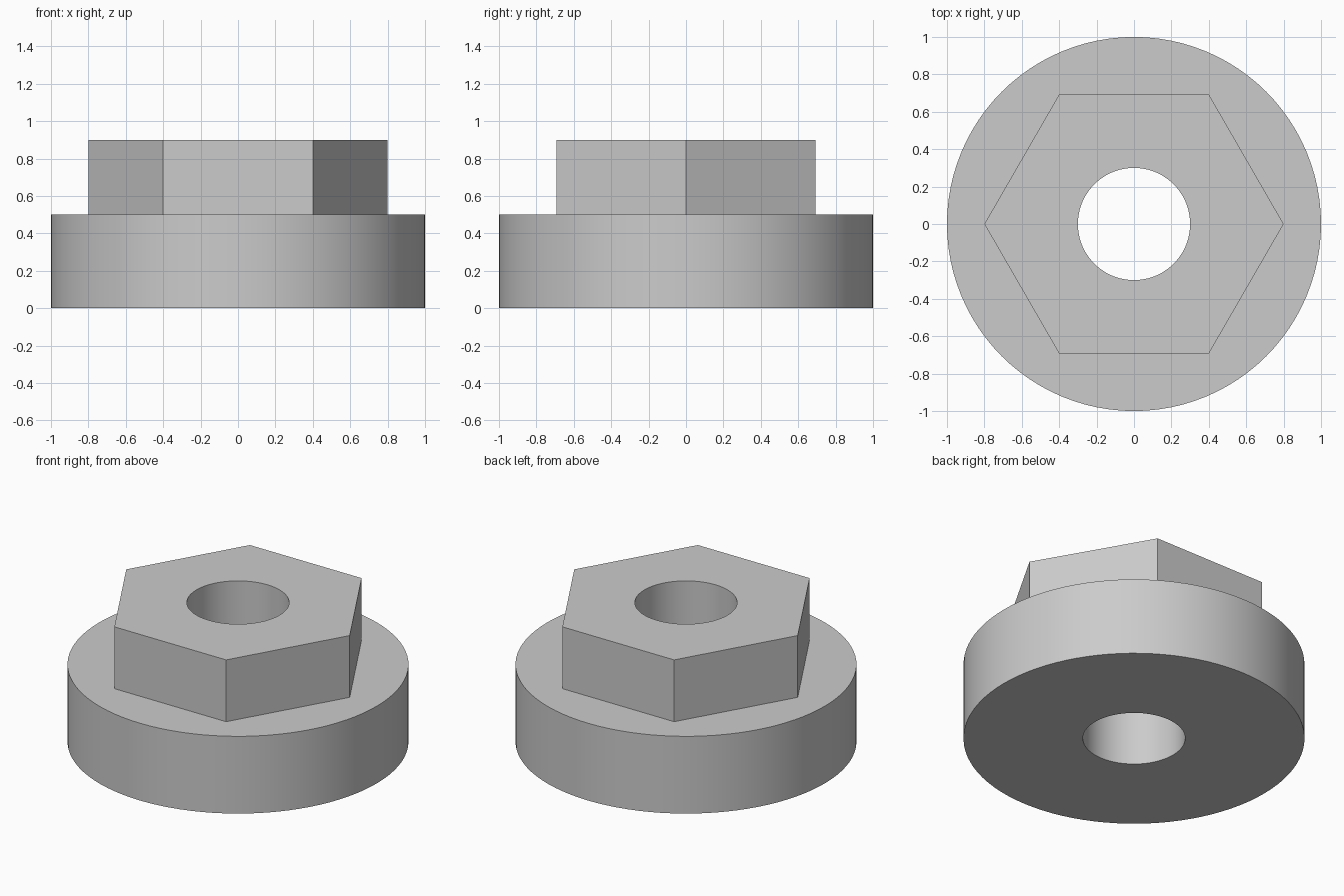
import bpy
import bmesh
from math import pi, cos, sin, radians

cube = bpy.data.objects.get("Cube")
if cube:
    bpy.data.objects.remove(cube, do_unlink=True)

SEGMENTS = 96
FLANGE_R, HEX_R, BORE_R = 1.0, 0.8, 0.3
FLANGE_TOP, HEX_TOP = 0.5, 0.9

# Plain grey metal
metal = bpy.data.materials.new("grey_metal")
metal.use_nodes = True
colour = (0.6, 0.6, 0.6, 1)
metal.diffuse_color = colour
metal.node_tree.nodes["Principled BSDF"].inputs["Base Color"].default_value = colour


def circle(radius):
    return lambda angle: radius


def hexagon(radius):
    # Corners on +x and -x, flats on front and back
    return lambda angle: radius * cos(pi / 6) / cos(angle % (pi / 3) - pi / 6)


bm = bmesh.new()


def ring(outline, z):
    angles = [2 * pi * i / SEGMENTS for i in range(SEGMENTS)]
    return [bm.verts.new((outline(a) * cos(a), outline(a) * sin(a), z)) for a in angles]


# Closed section: bore, underside, flange wall, flange top, hex wall, hex top
rings = [
    ring(circle(BORE_R), 0),
    ring(circle(FLANGE_R), 0),
    ring(circle(FLANGE_R), FLANGE_TOP),
    ring(hexagon(HEX_R), FLANGE_TOP),
    ring(hexagon(HEX_R), HEX_TOP),
    ring(circle(BORE_R), HEX_TOP),
]
for lower, upper in zip(rings, rings[1:] + rings[:1]):
    for i in range(SEGMENTS):
        j = (i + 1) % SEGMENTS
        bm.faces.new((lower[i], lower[j], upper[j], upper[i]))
bmesh.ops.recalc_face_normals(bm, faces=bm.faces)

mesh = bpy.data.meshes.new("flanged_nut")
bm.to_mesh(mesh)
bm.free()
mesh.materials.append(metal)
nut = bpy.data.objects.new("flanged_nut", mesh)
bpy.context.collection.objects.link(nut)

# Smooth round walls, crisp edges
bpy.ops.object.select_all(action="DESELECT")
nut.select_set(True)
bpy.context.view_layer.objects.active = nut
bpy.ops.object.shade_smooth_by_angle(angle=radians(30))
